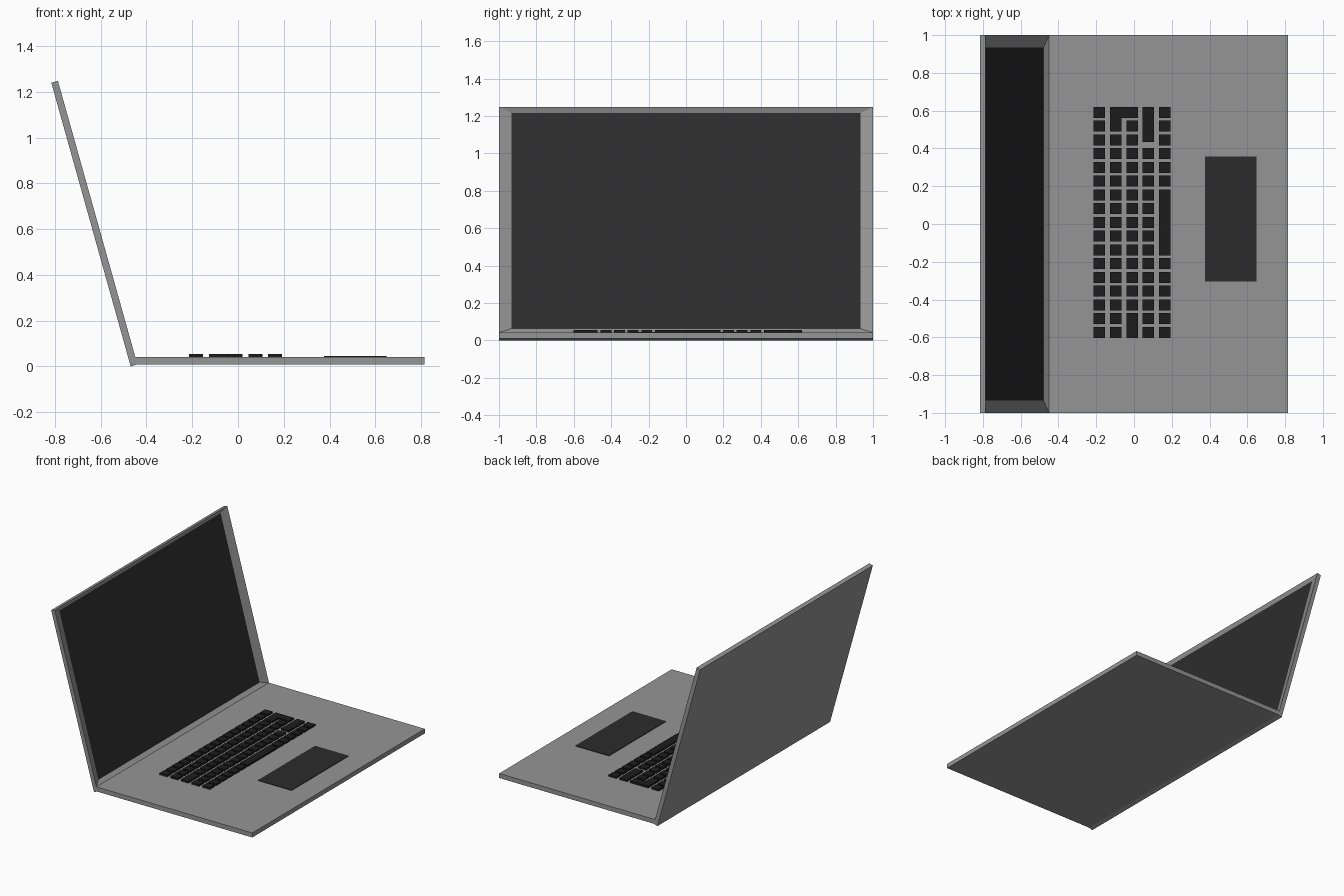
import bpy, bmesh

if "Cube" in bpy.data.objects:
    bpy.data.objects.remove(bpy.data.objects["Cube"])


def material(name, v):
    m = bpy.data.materials.new(name)
    m.diffuse_color = (v, v, v, 1)
    m.use_nodes = True
    m.node_tree.nodes["Principled BSDF"].inputs["Base Color"].default_value = m.diffuse_color
    return m


def make_object(name, bm, *mats):
    bmesh.ops.recalc_face_normals(bm, faces=bm.faces)
    me = bpy.data.meshes.new(name)
    bm.to_mesh(me)
    bm.free()
    for m in mats:
        me.materials.append(m)
    ob = bpy.data.objects.new(name, me)
    bpy.context.collection.objects.link(ob)
    return ob


def prism(bm, pts, lo, hi, axis):
    """Extrude a 2D profile along y (profile xz) or along z (profile xy)."""
    def place(p, d):
        return (p[0], d, p[1]) if axis == 'y' else (p[0], p[1], d)
    a = [bm.verts.new(place(p, lo)) for p in pts]
    b = [bm.verts.new(place(p, hi)) for p in pts]
    n = len(pts)
    bm.faces.new(a[::-1])
    bm.faces.new(b)
    return [bm.faces.new((a[i], a[(i + 1) % n], b[(i + 1) % n], b[i])) for i in range(n)]


def rect(x0, x1, y0, y1):
    return [(x0, y0), (x1, y0), (x1, y1), (x0, y1)]


body = material("body_grey", 0.3)
dark = material("dark_glass", 0.025)
black = material("key_black", 0.012)

# Base slab
bm = bmesh.new()
prism(bm, [(-0.440, 0.009), (0.816, 0.009), (0.816, 0.042), (-0.449, 0.042)], -1, 1, 'y')
make_object("base", bm, body)

# Tilted lid, with a sloping bezel down to the recessed screen
bm = bmesh.new()
sides = prism(bm, [(-0.469, 0), (-0.440, 0.009), (-0.449, 0.042),
                   (-0.787, 1.248), (-0.816, 1.240)], -1, 1, 'y')
screen = sides[2]
bmesh.ops.inset_individual(bm, faces=[screen], thickness=0.02)
for v in screen.verts:
    x, z = (-0.795, 1.217) if v.co.z > 0.6 else (-0.479, 0.063)
    v.co = (x, 0.934 if v.co.y > 0 else -0.934, z)
screen.material_index = 1
make_object("lid_with_screen", bm, body, dark)

# Touchpad
bm = bmesh.new()
prism(bm, rect(0.375, 0.648, -0.304, 0.357), 0.041, 0.046, 'z')
make_object("touchpad", bm, dark)

# Keyboard: five rows of seventeen cells, some merged into long keys
W, H, PX, PY = 0.061, 0.058, 0.0865, 0.0728
TOP, LEFT = 0.62, -0.214


def cell(r, first, last):
    x = LEFT + r * PX
    return rect(x, x + W, TOP - last * PY - H, TOP - first * PY)


merged = {2: [(15, 16)], 3: [(0, 1.75)], 4: [(6, 10)]}
skipped = {1: {0, 1}, 2: {0, 15, 16}, 3: {0, 1, 2}, 4: set(range(6, 11))}
bm = bmesh.new()
for r in range(5):
    spans = [(i, i) for i in range(17) if i not in skipped.get(r, ())]
    for first, last in spans + merged.get(r, []):
        prism(bm, cell(r, first, last), 0.041, 0.055, 'z')
# L-shaped key
x0, x1, x2 = LEFT + PX, LEFT + PX + W, LEFT + 2 * PX + W
prism(bm, [(x0, TOP - PY - H), (x1, TOP - PY - H), (x1, TOP - H),
           (x2, TOP - H), (x2, TOP), (x0, TOP)], 0.041, 0.055, 'z')
make_object("keys", bm, black)
